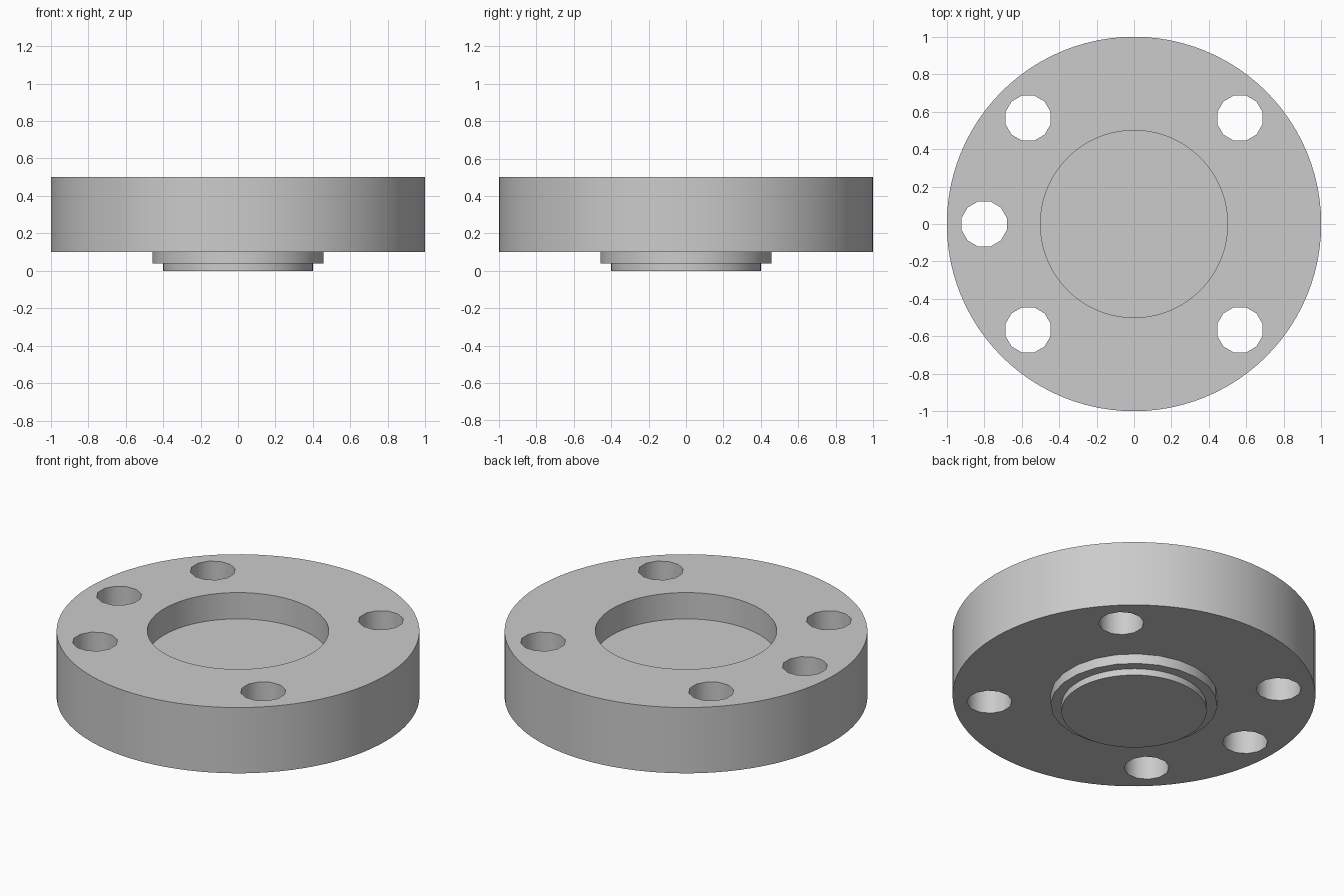
import bpy
import math

if "Cube" in bpy.data.objects:
    bpy.data.objects.remove(bpy.data.objects["Cube"])

# One plain metal grey
steel = bpy.data.materials.new("steel_grey")
steel.use_nodes = True
color = (0.6, 0.6, 0.6, 1)
steel.diffuse_color = color
steel.node_tree.nodes["Principled BSDF"].inputs["Base Color"].default_value = color


def cylinder(name, radius, bottom, top, sides, x=0, y=0, turn=0):
    bpy.ops.mesh.primitive_cylinder_add(
        vertices=sides, radius=radius, depth=top - bottom,
        location=(x, y, (bottom + top) / 2), rotation=(0, 0, turn))
    part = bpy.context.object
    part.name = name
    part.data.materials.append(steel)
    return part


def cut(body, cutter):
    mod = body.modifiers.new(cutter.name, "BOOLEAN")
    mod.operation = "DIFFERENCE"
    mod.solver = "EXACT"
    mod.object = cutter
    bpy.context.view_layer.objects.active = body
    bpy.ops.object.modifier_apply(modifier=mod.name)
    bpy.data.objects.remove(cutter)


def smooth(part):
    bpy.ops.object.select_all(action="DESELECT")
    part.select_set(True)
    bpy.context.view_layer.objects.active = part
    bpy.ops.object.shade_smooth_by_angle(angle=math.radians(35))


# Flange disc with a round recess in its top
flange = cylinder("flange_disc", 1, 0.1, 0.5, 96)
cut(flange, cylinder("recess_cutter", 0.5, 0.34, 0.6, 72))

# Five bolt holes
for degrees in (45, 135, 180, 225, 315):
    a = math.radians(degrees)
    cut(flange, cylinder("bolt_hole_cutter", 0.125, 0, 0.6, 12,
                         0.8 * math.cos(a), 0.8 * math.sin(a), math.radians(15)))

# Stepped hub underneath
collar = cylinder("hub_collar", 0.46, 0.04, 0.1, 24, turn=math.radians(7.5))
spigot = cylinder("hub_spigot", 0.4, 0, 0.04, 64)

for part in (flange, collar, spigot):
    smooth(part)
